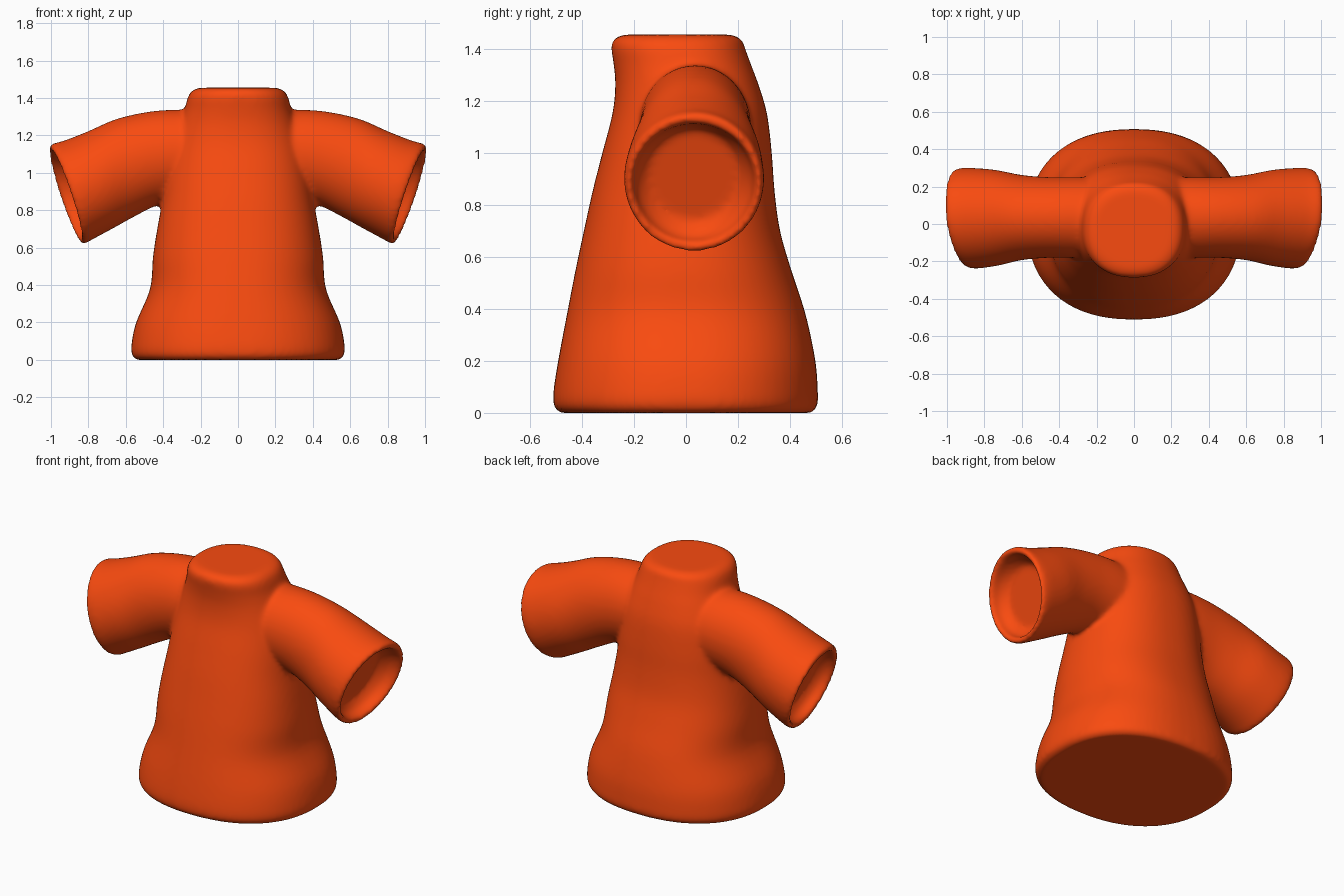
import bpy, bmesh, math

if "Cube" in bpy.data.objects:
    bpy.data.objects.remove(bpy.data.objects["Cube"])

SEG = 64


def spline(rows, steps):
    """Catmull-Rom through rows of numbers."""
    out = []
    for i in range(len(rows) - 1):
        quad = [rows[max(0, min(len(rows) - 1, i + k))] for k in (-1, 0, 1, 2)]
        for s in range(steps):
            t = s / steps
            out.append([0.5 * (2 * b + (c - a) * t + (2 * a - 5 * b + 4 * c - d) * t * t
                               + (3 * b - a - 3 * c + d) * t ** 3) for a, b, c, d in zip(*quad)])
    return out + [list(rows[-1])]


def power(v, e):
    return math.copysign(abs(v) ** e, v)


def loft(name, rings):
    """Closed solid through rings of points."""
    bm = bmesh.new()
    loops = [[bm.verts.new(p) for p in ring] for ring in rings]
    for a, b in zip(loops, loops[1:]):
        for i in range(SEG):
            j = (i + 1) % SEG
            bm.faces.new((a[i], a[j], b[j], b[i]))
    bm.faces.new(loops[0])
    bm.faces.new(loops[-1])
    bmesh.ops.recalc_face_normals(bm, faces=bm.faces)
    mesh = bpy.data.meshes.new(name)
    bm.to_mesh(mesh)
    bm.free()
    ob = bpy.data.objects.new(name, mesh)
    bpy.context.collection.objects.link(ob)
    return ob


ANGLES = [2 * math.pi * i / SEG for i in range(SEG)]


def torso_ring(z, half, front, back):
    e = 2 / 2.3
    mid, dep = (front + back) / 2, (back - front) / 2
    return [(half * power(math.cos(a), e), mid + dep * power(math.sin(a), e), z) for a in ANGLES]


def sleeve_ring(side, tx, tz, bx, bz, front, back, skew):
    mid, dep = (front + back) / 2, (back - front) / 2
    ring = []
    for a in ANGLES:
        c, s = math.cos(a), math.sin(a)
        x = (tx + bx) / 2 + (tx - bx) / 2 * c + skew * s
        ring.append((side * x, mid + dep * s, (tz + bz) / 2 + (tz - bz) / 2 * c))
    return ring


# Torso: height, half width, front depth, back depth
torso = [(0.0, 0.545, -0.485, 0.485), (0.025, 0.568, -0.508, 0.505), (0.08, 0.570, -0.51, 0.507),
         (0.2, 0.545, -0.492, 0.498), (0.38, 0.470, -0.458, 0.46), (0.55, 0.455, -0.425, 0.405),
         (0.7, 0.432, -0.393, 0.362), (0.85, 0.405, -0.36, 0.341), (1.0, 0.385, -0.322, 0.33),
         (1.15, 0.355, -0.283, 0.312), (1.26, 0.315, -0.272, 0.28), (1.34, 0.285, -0.278, 0.25),
         (1.40, 0.270, -0.287, 0.228), (1.435, 0.25, -0.28, 0.215), (1.455, 0.215, -0.245, 0.18)]
shirt = loft("shirt", [torso_ring(*r) for r in spline(torso, 4)])

# Sleeves: top x z, bottom x z, front y, back y, skew; the last rings form the recessed opening
sleeve = [(0.08, 1.33, 0.08, 0.85, -0.17, 0.24, 0), (0.30, 1.338, 0.25, 0.86, -0.18, 0.25, 0),
          (0.47, 1.328, 0.42, 0.83, -0.18, 0.25, 0), (0.65, 1.288, 0.55, 0.768, -0.193, 0.262, 0),
          (0.80, 1.223, 0.67, 0.702, -0.222, 0.29, 0.01), (0.93, 1.172, 0.78, 0.643, -0.238, 0.300, 0.02),
          (0.985, 1.158, 0.82, 0.622, -0.236, 0.298, 0.03), (1.007, 1.142, 0.84, 0.625, -0.228, 0.29, 0.03),
          (0.995, 1.115, 0.84, 0.655, -0.205, 0.268, 0.03), (0.93, 1.11, 0.79, 0.68, -0.19, 0.25, 0.02),
          (0.87, 1.09, 0.76, 0.74, -0.145, 0.205, 0.01)]
sleeves = []
for side, label in ((1, "right_sleeve"), (-1, "left_sleeve")):
    ob = loft(label, [sleeve_ring(side, *r) for r in spline(sleeve, 4)])
    ob.hide_render = True
    sleeves.append(ob)
    mod = shirt.modifiers.new(label, 'BOOLEAN')
    mod.operation = 'UNION'
    mod.solver = 'EXACT'
    mod.object = ob

# Fuse the parts into one soft skin
remesh = shirt.modifiers.new("fuse", 'REMESH')
remesh.mode = 'VOXEL'
remesh.voxel_size = 0.013
remesh.use_smooth_shade = True
soften = shirt.modifiers.new("soften", 'SMOOTH')
soften.factor = 0.5
soften.iterations = 14

fused = bpy.data.meshes.new_from_object(shirt.evaluated_get(bpy.context.evaluated_depsgraph_get()))
shirt.modifiers.clear()
shirt.data = fused
for ob in sleeves:
    bpy.data.objects.remove(ob)

# Orange cloth
cloth = bpy.data.materials.new("orange_cloth")
cloth.diffuse_color = (0.95, 0.07, 0.005, 1)
cloth.use_nodes = True
cloth.node_tree.nodes["Principled BSDF"].inputs["Base Color"].default_value = cloth.diffuse_color
shirt.data.materials.clear()
shirt.data.materials.append(cloth)
for p in shirt.data.polygons:
    p.use_smooth = True
